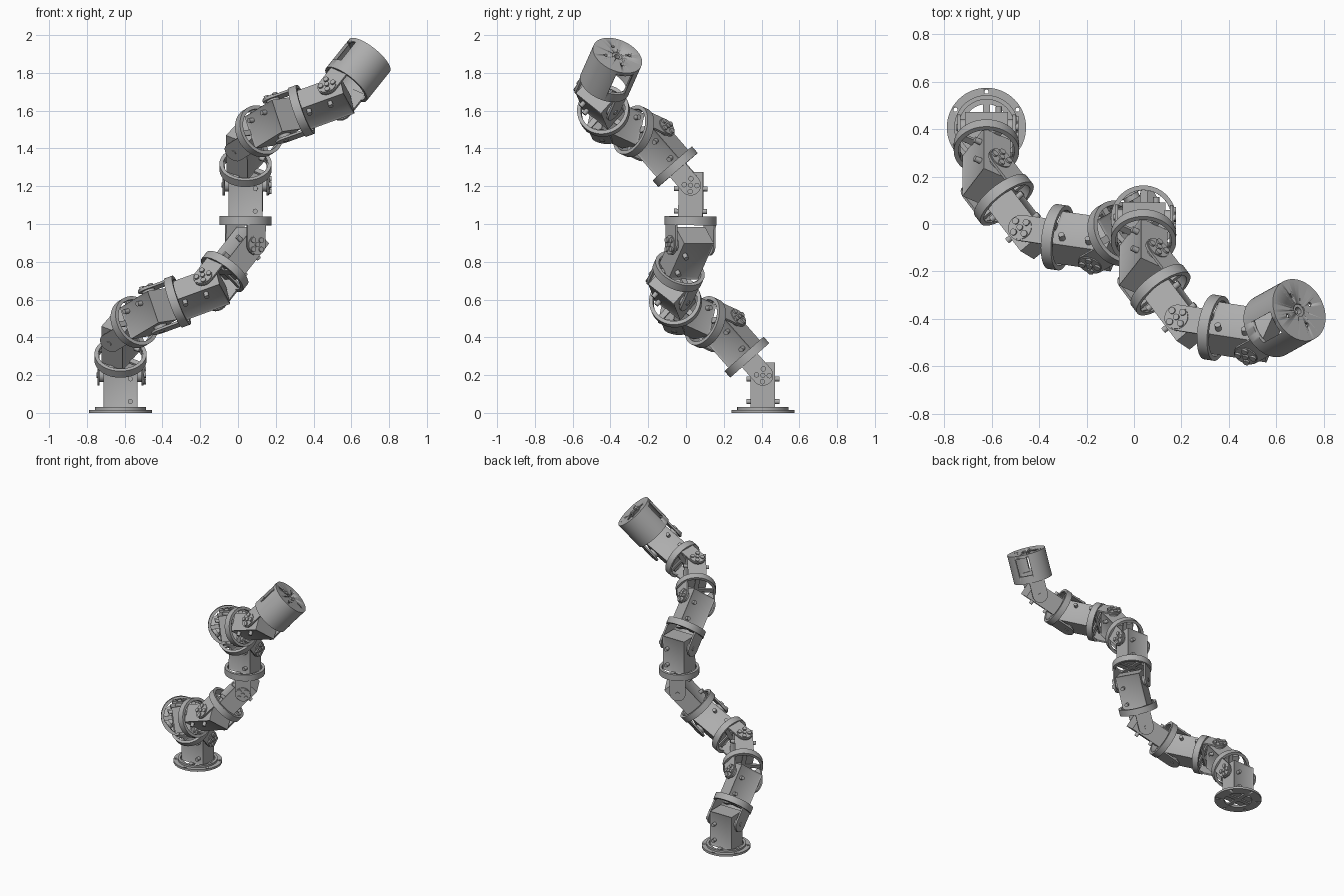
import bpy, bmesh
from math import radians, pi, cos, sin
from mathutils import Matrix, Vector

if "Cube" in bpy.data.objects:
    bpy.data.objects.remove(bpy.data.objects["Cube"], do_unlink=True)

grey = bpy.data.materials.new("machined_grey")
grey.use_nodes = True
grey.diffuse_color = (0.42, 0.42, 0.42, 1)
grey.node_tree.nodes["Principled BSDF"].inputs["Base Color"].default_value = (0.42, 0.42, 0.42, 1)

RING_R = 0.138      # outer radius of every coupling ring
TO_JOINT = 0.189    # ring centre to joint axis
TO_RING = 0.128     # joint axis to next ring centre
BEND = radians(41.4)
TWIST = radians(60)
ARM_X = 0.110


def T(x, y, z):
    return Matrix.Translation((x, y, z))


def box(bm, center, size):
    m = T(*center) @ Matrix.Diagonal((*size, 1))
    return bmesh.ops.create_cube(bm, size=1, matrix=m)["verts"]


def cyl(bm, center, r, depth, axis="Z", n=20):
    rot = {"X": Matrix.Rotation(pi / 2, 4, "Y"),
           "Y": Matrix.Rotation(pi / 2, 4, "X"), "Z": Matrix()}[axis]
    bmesh.ops.create_cone(bm, cap_ends=True, segments=n, radius1=r, radius2=r,
                          depth=depth, matrix=T(*center) @ rot)


def lathe(bm, profile, n=64):
    verts = [bm.verts.new((r, 0, z)) for r, z in profile]
    edges = [bm.edges.new((verts[i], verts[(i + 1) % len(verts)])) for i in range(len(verts))]
    bmesh.ops.spin(bm, geom=verts + edges, cent=(0, 0, 0), axis=(0, 0, 1),
                   angle=2 * pi, steps=n, use_duplicate=False)
    bmesh.ops.remove_doubles(bm, verts=bm.verts, dist=1e-5)


def mesh(name, bm):
    bmesh.ops.recalc_face_normals(bm, faces=bm.faces)
    me = bpy.data.meshes.new(name)
    bm.to_mesh(me)
    bm.free()
    me.materials.append(grey)
    me.shade_smooth()
    me.set_sharp_from_angle(angle=radians(30))
    return me


def place(name, me, matrix):
    ob = bpy.data.objects.new(name, me)
    ob.matrix_world = matrix
    bpy.context.collection.objects.link(ob)
    return ob


def cut(ob, cutter):
    cutter.hide_render = True
    cutter.hide_viewport = True
    mod = ob.modifiers.new("cut", "BOOLEAN")
    mod.operation = "DIFFERENCE"
    mod.solver = "EXACT"
    mod.object = cutter


def make_ring():
    bm = bmesh.new()
    lathe(bm, [(RING_R, -0.023), (RING_R, 0.023), (0.118, 0.023), (0.118, -0.023)])
    return mesh("ring", bm)


def make_spokes():
    bm = bmesh.new()
    box(bm, (0, 0, 0), (0.25, 0.03, 0.014))
    box(bm, (0, 0, 0), (0.03, 0.25, 0.014))
    return mesh("spokes", bm)


def make_body():
    # Motor case with recessed panels on its two broad sides
    bm = bmesh.new()
    box(bm, (0, 0, 0.13), (0.18, 0.13, 0.256))
    bm.normal_update()
    panels = [f for f in bm.faces if abs(f.normal.y) > 0.9]
    bmesh.ops.inset_individual(bm, faces=panels, thickness=0.016, depth=-0.006)
    # Output shaft through the joint
    cyl(bm, (0, 0, TO_JOINT), 0.035, 0.222, "X")
    # Case screws
    for side in (-1, 1):
        for z in (0.05, 0.17):
            cyl(bm, (0.052, side * 0.073, z), 0.013, 0.03, "Y", 16)
    return mesh("motor_body", bm)


def make_bracket():
    # Two round-ended arms hanging from the ring to the joint below
    bm = bmesh.new()
    w = 0.055
    outline = [(w, 0.015), (-w, 0.015)]
    outline += [(w * cos(a), -TO_RING + w * sin(a))
                for a in [pi + pi * i / 16 for i in range(17)]]
    for side in (-1, 1):
        x = side * ARM_X
        face = bm.faces.new([bm.verts.new((x, y, z)) for y, z in outline])
        ext = bmesh.ops.extrude_face_region(bm, geom=[face])["geom"]
        bmesh.ops.translate(bm, vec=(side * 0.012, 0, 0),
                            verts=[v for v in ext if isinstance(v, bmesh.types.BMVert)])
    return mesh("bracket", bm)


def make_horn():
    # Drive disc with five bolt heads on one arm, a pivot pin on the other
    bm = bmesh.new()
    cyl(bm, (0.122, 0, 0), 0.05, 0.01, "X", 32)
    cyl(bm, (0.128, 0, 0), 0.013, 0.016, "X", 16)
    for i in range(4):
        a = pi / 4 + i * pi / 2
        cyl(bm, (0.128, 0.034 * cos(a), 0.034 * sin(a)), 0.014, 0.016, "X", 16)
    cyl(bm, (-0.122, 0, 0), 0.014, 0.01, "X", 16)
    return mesh("horn", bm)


ring, spokes, body = make_ring(), make_spokes(), make_body()
bracket, horn = make_bracket(), make_horn()

# Base flange
start = T(-0.622, 0.407, 0.01)
floor = T(-0.622, 0.407, 0)
bm = bmesh.new()
lathe(bm, [(0.167, 0), (0.167, 0.016), (0.136, 0.016), (0.136, 0.03),
           (0.118, 0.03), (0.118, 0.016), (0.098, 0.016), (0.098, 0)])
flange = place("base_flange", mesh("base_flange", bm), floor)
bm = bmesh.new()
for i in range(6):
    a = pi / 6 + i * pi / 3
    cyl(bm, (0.151 * cos(a), 0.151 * sin(a), 0), 0.009, 0.1)
cut(flange, place("flange_drill", mesh("flange_drill", bm), floor))

# Chain of nine identical modules, each bent and twisted from the last
frame = start
COUNT = 9
for k in range(COUNT):
    if k:
        place(f"ring_{k}", ring, frame)
    place(f"spokes_{k}", spokes, frame)
    place(f"motor_body_{k}", body, frame)
    joint = frame @ T(0, 0, TO_JOINT) @ Matrix.Rotation(BEND, 4, "X")
    place(f"horn_{k + 1}", horn, joint)
    untwisted = joint @ T(0, 0, TO_RING)
    place(f"bracket_{k + 1}", bracket, untwisted)
    frame = untwisted @ Matrix.Rotation(TWIST, 4, "Z")

# Hollow end cap with two side windows, a centre bore and four bolt holes
bm = bmesh.new()
lathe(bm, [(RING_R, -0.026), (RING_R, 0.183), (0, 0.183), (0, 0.170),
           (0.122, 0.170), (0.122, -0.026)])
cap = place("end_cap", mesh("end_cap", bm), frame)
bm = bmesh.new()
box(bm, (0, 0, 0.095), (0.1, 0.4, 0.13))
cyl(bm, (0, 0, 0.19), 0.028, 0.05)
for i in range(4):
    a = i * pi / 2
    cyl(bm, (0.07 * cos(a), 0.07 * sin(a), 0.19), 0.009, 0.05, n=14)
cut(cap, place("cap_cutter", mesh("cap_cutter", bm), frame))

# Hub sleeve inside the centre bore
bm = bmesh.new()
lathe(bm, [(0.029, 0.150), (0.029, 0.176), (0.015, 0.176), (0.015, 0.150)], 24)
place("cap_hub", mesh("cap_hub", bm), frame)
